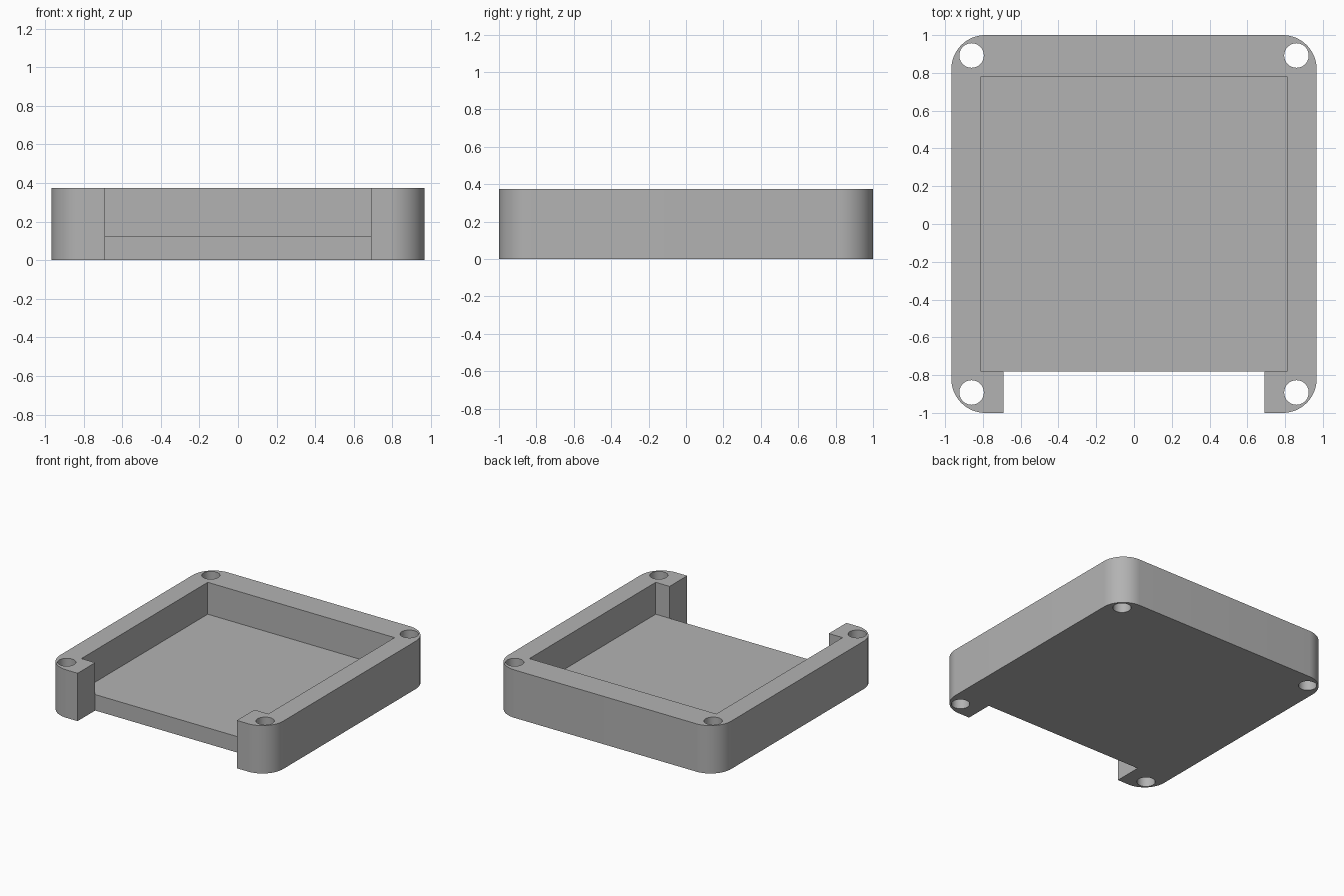
import bpy, bmesh
from math import sin, cos, pi, radians

cube = bpy.data.objects.get("Cube")
if cube:
    bpy.data.objects.remove(cube, do_unlink=True)

HALF_X, HALF_Y, HEIGHT = 0.967, 1.0, 0.375
FLOOR = 0.125
CORNER = 0.18
CAV_X, CAV_Y = 0.81, 0.782
NOTCH_X = 0.69
HOLE_X, HOLE_Y, HOLE_R = 0.86, 0.892, 0.065

grey = bpy.data.materials.new("plain grey")
grey.use_nodes = True
colour = (0.45, 0.45, 0.45, 1)
grey.diffuse_color = colour
grey.node_tree.nodes["Principled BSDF"].inputs["Base Color"].default_value = colour


def arc(cx, cy, r, start, sweep, steps):
    return [(cx + r * cos(start + sweep * i / steps),
             cy + r * sin(start + sweep * i / steps)) for i in range(steps + 1)]


def prism(name, outline, z0, z1):
    """Extrude a counter-clockwise outline from z0 to z1."""
    bm = bmesh.new()
    base = bm.faces.new([bm.verts.new((x, y, z0)) for x, y in outline])
    top = bmesh.ops.extrude_face_region(bm, geom=[base])["geom"]
    moved = [v for v in top if isinstance(v, bmesh.types.BMVert)]
    bmesh.ops.translate(bm, vec=(0, 0, z1 - z0), verts=moved)
    bmesh.ops.recalc_face_normals(bm, faces=bm.faces)
    mesh = bpy.data.meshes.new(name)
    bm.to_mesh(mesh)
    bm.free()
    mesh.materials.append(grey)
    obj = bpy.data.objects.new(name, mesh)
    bpy.context.collection.objects.link(obj)
    return obj


def cut(target, cutter):
    mod = target.modifiers.new(cutter.name, "BOOLEAN")
    mod.operation = "DIFFERENCE"
    mod.solver = "EXACT"
    mod.object = cutter
    cutter.hide_render = True
    bpy.context.view_layer.objects.active = target
    bpy.ops.object.modifier_apply(modifier=mod.name)
    bpy.data.objects.remove(cutter, do_unlink=True)


# Tray block: rounded corners, with the front notch in its outline
outline = []
for i, (sx, sy) in enumerate([(1, 1), (-1, 1), (-1, -1), (1, -1)]):
    outline += arc(sx * (HALF_X - CORNER), sy * (HALF_Y - CORNER),
                   CORNER, i * pi / 2, pi / 2, 16)
    if i == 2:
        outline += [(-NOTCH_X, -HALF_Y), (-NOTCH_X, -CAV_Y),
                    (NOTCH_X, -CAV_Y), (NOTCH_X, -HALF_Y)]
tray = prism("tray", outline, 0, HEIGHT)

# Cavity above the floor, open to the front notch
cavity = [(CAV_X, -CAV_Y), (CAV_X, CAV_Y), (-CAV_X, CAV_Y), (-CAV_X, -CAV_Y)]
cut(tray, prism("cavity_cutter", cavity, FLOOR, HEIGHT + 0.1))

# Screw holes through the four corners
for sx in (-1, 1):
    for sy in (-1, 1):
        ring = arc(sx * HOLE_X, sy * HOLE_Y, HOLE_R, 0, 2 * pi, 40)[:-1]
        cut(tray, prism("hole_cutter", ring, -0.1, HEIGHT + 0.1))

# Smooth round walls, sharp edges
bpy.ops.object.select_all(action="DESELECT")
tray.select_set(True)
bpy.context.view_layer.objects.active = tray
bpy.ops.object.shade_smooth_by_angle(angle=radians(30))
